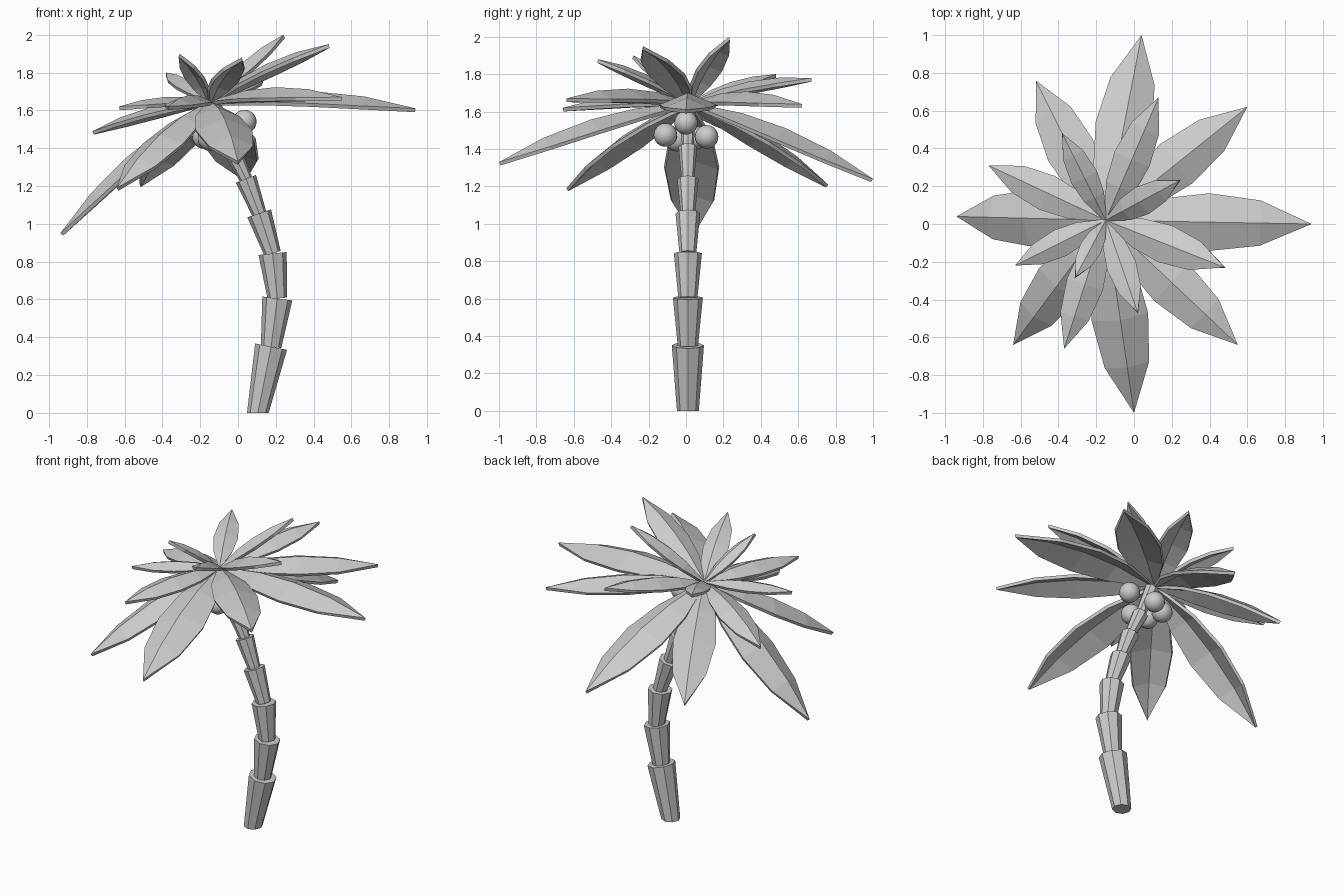
import bpy, bmesh
from mathutils import Vector, Matrix

cube = bpy.data.objects.get("Cube")
if cube:
    bpy.data.objects.remove(cube, do_unlink=True)

# One matte grey for the whole tree
grey = bpy.data.materials.new("light_grey")
grey.use_nodes = True
COLOUR = (0.6, 0.6, 0.6, 1)
grey.diffuse_color = COLOUR
grey.node_tree.nodes["Principled BSDF"].inputs["Base Color"].default_value = COLOUR


def add_object(name, bm, smooth=False):
    bmesh.ops.recalc_face_normals(bm, faces=bm.faces) if smooth else None
    mesh = bpy.data.meshes.new(name)
    for face in bm.faces:
        face.smooth = smooth
    bm.to_mesh(mesh)
    bm.free()
    mesh.materials.append(grey)
    obj = bpy.data.objects.new(name, mesh)
    bpy.context.collection.objects.link(obj)
    return obj


def trunk_segment(name, start, end, r_low, r_top):
    """Eight-sided tapered block, wider at its top."""
    axis = end - start
    place = Matrix.Translation((start + end) / 2) @ axis.to_track_quat("Z", "Y").to_matrix().to_4x4()
    bm = bmesh.new()
    bmesh.ops.create_cone(bm, cap_ends=True, segments=8, radius1=r_low,
                          radius2=r_top, depth=axis.length, matrix=place)
    for v in bm.verts:
        if v.co.z < 0.03:  # flat foot on the ground
            v.co.z = 0
    add_object(name, bm)


def frond(name, root, tip):
    """Arched leaf folded along its middle rib."""
    along = tip - root
    length = along.length
    side = along.cross(Vector((0, 0, 1))).normalized()
    up = side.cross(along).normalized()
    bm = bmesh.new()
    rows = []
    for t, width in ((0, 0.012), (0.27, 0.11), (0.5, 0.14), (0.75, 0.11), (1, 0)):
        rib = root + along * t + up * (4 * t * (1 - t) * 0.065 * length)
        half = width * length
        offsets = (-1, 0, 1) if half else (0,)
        rows.append([bm.verts.new(rib + side * half * s - up * half * 0.42 * abs(s))
                     for s in offsets])
    for a, b in zip(rows, rows[1:]):
        for i in (0, 1):
            if len(b) == 1:
                bm.faces.new((a[i], a[i + 1], b[0]))
            else:
                bm.faces.new((a[i], a[i + 1], b[i + 1], b[i]))
    for face in bm.faces:
        face.normal_update()
        if face.normal.dot(up) < 0:
            face.normal_flip()
    obj = add_object(name, bm)
    solid = obj.modifiers.new("thickness", "SOLIDIFY")
    solid.thickness = 0.02
    solid.offset = -1


# Trunk: stacked blocks along a leaning curve (x, z, top radius)
path = [(0.105, 0, 0.06), (0.175, 0.35, 0.086), (0.208, 0.605, 0.08),
        (0.183, 0.843, 0.075), (0.112, 1.055, 0.066), (0.042, 1.238, 0.057),
        (-0.04, 1.41, 0.05), (-0.13, 1.62, 0.045)]
for i, (low, top) in enumerate(zip(path, path[1:])):
    trunk_segment(f"trunk_segment_{i + 1}", Vector((low[0], 0.01, low[1])),
                  Vector((top[0], 0.01, top[1])), top[2] * 0.68, top[2])

# Fronds: all spring from the crown, given by their tips
crown = Vector((-0.15, 0.02, 1.65))
low_tips = [(0.94, 0, 1.61), (0.6, 0.62, 1.64), (0.04, 1, 1.24), (-0.52, 0.76, 1.21),
            (-0.94, 0.04, 0.95), (-0.64, -0.64, 1.19), (0, -1, 1.33), (0.55, -0.64, 1.67)]
high_tips = [(0.13, 0.67, 1.78), (-0.38, 0.48, 1.8), (-0.77, 0.31, 1.49),
             (-0.63, -0.22, 1.62), (-0.37, -0.66, 1.62), (0.02, -0.47, 1.88),
             (0.48, -0.23, 1.95), (0.24, 0.23, 2), (-0.31, -0.28, 1.9)]
for kind, tips in (("lower", low_tips), ("upper", high_tips)):
    for i, tip in enumerate(tips):
        frond(f"{kind}_frond_{i + 1}", crown, Vector(tip))

# Coconuts clustered under the crown
nuts = [(0.035, 0, 1.54), (-0.07, -0.11, 1.475), (-0.07, 0.11, 1.465),
        (-0.18, 0.05, 1.46), (-0.15, -0.05, 1.45)]
for i, place in enumerate(nuts):
    bm = bmesh.new()
    bmesh.ops.create_uvsphere(bm, u_segments=20, v_segments=12, radius=0.063,
                              matrix=Matrix.Translation(place))
    add_object(f"coconut_{i + 1}", bm, smooth=True)
